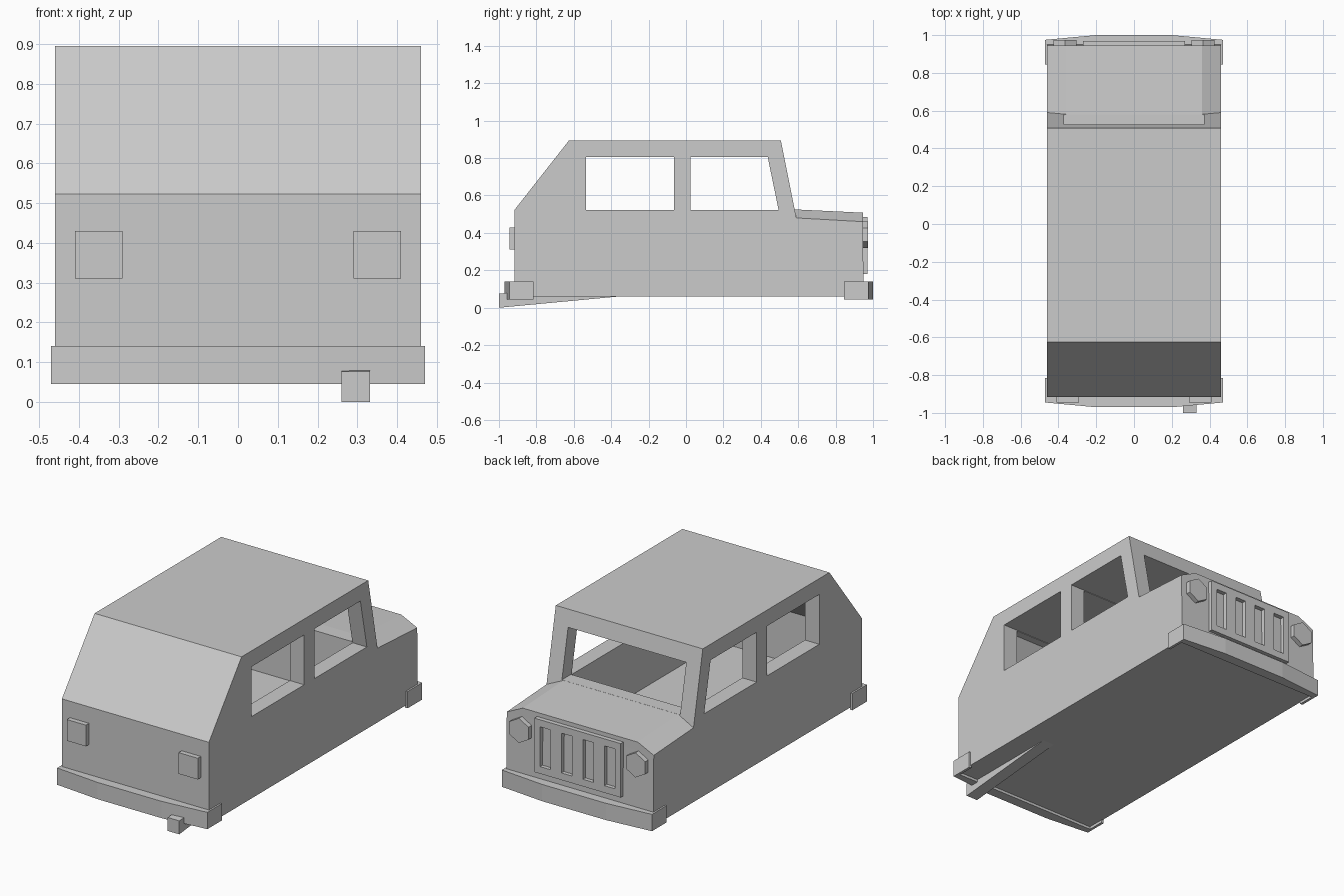
import bpy, bmesh, math

if "Cube" in bpy.data.objects:
    bpy.data.objects.remove(bpy.data.objects["Cube"])


def loft(name, rings):
    """Closed solid through matching rings of 3D points."""
    bm = bmesh.new()
    vs = [[bm.verts.new(p) for p in r] for r in rings]
    n = len(rings[0])
    for a, b in zip(vs, vs[1:]):
        for i in range(n):
            bm.faces.new((a[i], a[(i + 1) % n], b[(i + 1) % n], b[i]))
    bm.faces.new(vs[0])
    bm.faces.new(vs[-1])
    bmesh.ops.recalc_face_normals(bm, faces=bm.faces)
    me = bpy.data.meshes.new(name)
    bm.to_mesh(me)
    bm.free()
    ob = bpy.data.objects.new(name, me)
    bpy.context.collection.objects.link(ob)
    return ob


def prism(name, pts, axis, lo, hi):
    """Extrude a 2D profile along axis 0=x, 1=y, 2=z."""
    def ring(d):
        out = []
        for p in pts:
            q = list(p)
            q.insert(axis, d)
            out.append(q)
        return out
    return loft(name, [ring(lo), ring(hi)])


def box(name, x0, x1, y0, y1, z0, z1):
    return prism(name, [(x0, y0), (x1, y0), (x1, y1), (x0, y1)], 2, z0, z1)


def cut(ob, cutter):
    m = ob.modifiers.new("cut", 'BOOLEAN')
    m.operation = 'DIFFERENCE'
    m.solver = 'EXACT'
    m.object = cutter
    bpy.context.view_layer.objects.active = ob
    bpy.ops.object.modifier_apply(modifier=m.name)
    bpy.data.objects.remove(cutter)


# body shell from its side profile
body = prism("body", [(-.917, .06), (-.917, .523), (-.625, .895), (.507, .895),
                      (.59, .48), (.945, .46), (.95, .06)], 0, -.46, .46)
# hollow cabin, open at the windscreen
cut(body, prism("cabin_cutter", [(-.83, .2), (-.83, .49), (-.58, .802), (.56, .802),
                                 (.62, .526), (.5, .526), (.5, .2)], 0, -.37, .37))
# side windows, cut through both walls
cut(body, prism("rear_window_cutter", [(-.535, .523), (-.065, .523), (-.065, .805),
                                       (-.535, .805)], 0, -.6, .6))
cut(body, prism("front_window_cutter", [(.025, .523), (.495, .523), (.437, .805),
                                        (.025, .805)], 0, -.6, .6))


# bonnet with bevelled sides
def bonnet_ring(y, side, top):
    return [(-.46, y, .45), (.46, y, .45), (.46, y, side), (.36, y, top),
            (-.36, y, top), (-.46, y, side)]


loft("bonnet", [bonnet_ring(.57, .481, .526), bonnet_ring(.945, .46, .508)])

# wrap-around bumpers
half = [(.2, 1.0), (.47, .975), (.47, .845), (.455, .845), (.455, .94)]
outline = half + [(-x, y) for x, y in reversed(half)]
prism("bonnet_end_bumper", outline, 2, .045, .14)
prism("tail_end_bumper", [(x, .03 - y) for x, y in outline], 2, .045, .14)

# square lamps at the tail, hexagonal lamps beside the grille
for s, side in ((-1, "left"), (1, "right")):
    box(side + "_tail_lamp", s * .35 - .06, s * .35 + .06, -.945, -.91, .31, .43)
    hexagon = [(s * .365 + .07 * math.sin(i * math.pi / 3),
                .39 + .07 * math.cos(i * math.pi / 3)) for i in range(6)]
    prism(side + "_headlamp", hexagon, 1, .94, .973)

# grille: frame rails and five upright bars leaving four slots
box("grille_top_rail", -.27, .27, .94, .97, .445, .485)
box("grille_bottom_rail", -.27, .27, .94, .97, .18, .22)
edges = [-.27] + [c + d for c in (-.201, -.067, .067, .201) for d in (-.033, .033)] + [.27]
for i in range(5):
    box("grille_bar_%d" % (i + 1), edges[2 * i], edges[2 * i + 1], .94, .97, .22, .445)

# square exhaust pipe sloping up into the floor
prism("exhaust_pipe", [(-1, 0), (-.36, .06), (-.36, .13), (-.99, .076), (-1, .076)],
      0, .26, .332)
